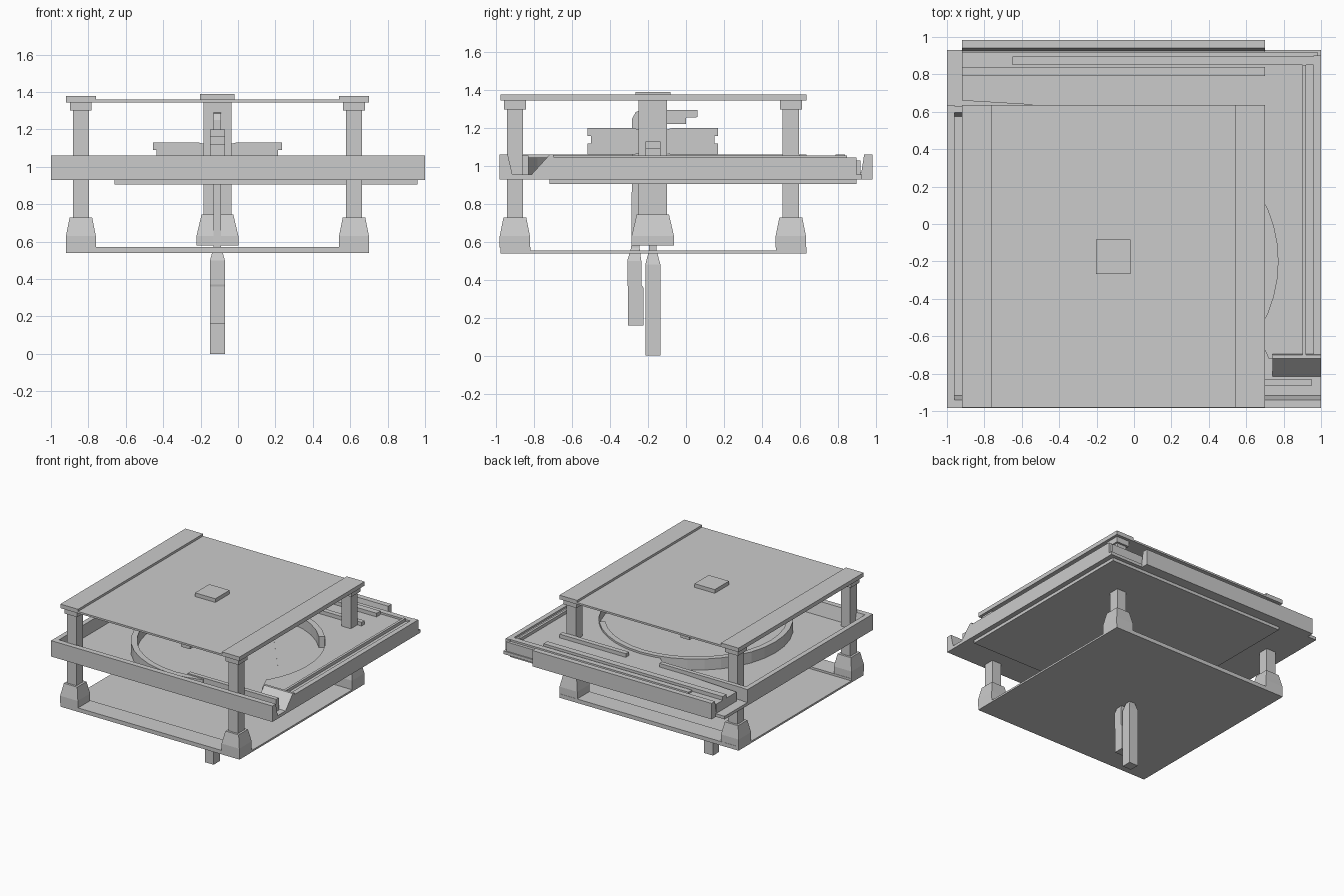
import bpy, bmesh, math

if "Cube" in bpy.data.objects:
    bpy.data.objects.remove(bpy.data.objects["Cube"])

def link(name, bm):
    bmesh.ops.recalc_face_normals(bm, faces=bm.faces)
    me = bpy.data.meshes.new(name)
    bm.to_mesh(me)
    bm.free()
    ob = bpy.data.objects.new(name, me)
    bpy.context.collection.objects.link(ob)
    return ob

def box(name, x0, x1, y0, y1, z0, z1):
    bm = bmesh.new()
    bmesh.ops.create_cube(bm, size=1)
    for v in bm.verts:
        v.co = (x1 if v.co.x > 0 else x0, y1 if v.co.y > 0 else y0, z1 if v.co.z > 0 else z0)
    return link(name, bm)

def loft(name, x, y, sections):
    """Square column: sections are (z, half width x, half width y, y offset)."""
    bm = bmesh.new()
    rings = [[bm.verts.new((x + sx * hx, y + dy + sy * hy, z))
              for sx, sy in ((-1, -1), (1, -1), (1, 1), (-1, 1))] for z, hx, hy, dy in sections]
    for a, b in zip(rings, rings[1:]):
        for i in range(4):
            bm.faces.new((a[i], a[(i + 1) % 4], b[(i + 1) % 4], b[i]))
    bm.faces.new(rings[0])
    bm.faces.new(rings[-1])
    return link(name, bm)

def extrude(name, pts, lo, hi, axis):
    """Profile extruded along x (pts are y,z), y (pts are x,z) or z (pts are x,y)."""
    place = {'x': lambda p, t: (t, p[0], p[1]), 'y': lambda p, t: (p[0], t, p[1]),
             'z': lambda p, t: (p[0], p[1], t)}[axis]
    bm = bmesh.new()
    a = [bm.verts.new(place(p, lo)) for p in pts]
    b = [bm.verts.new(place(p, hi)) for p in pts]
    bm.faces.new(a)
    bm.faces.new(b)
    n = len(pts)
    for i in range(n):
        bm.faces.new((a[i], a[(i + 1) % n], b[(i + 1) % n], b[i]))
    return link(name, bm)

CX, CY = -0.11, -0.175

# Top plate with rails along y, bottom plate with rails along x
box("top_plate", -0.92, 0.70, -0.98, 0.635, 1.345, 1.36)
box("bottom_plate", -0.92, 0.70, -0.98, 0.635, 0.54, 0.555)
for x in (-0.92, 0.54):
    box("top_rail", x, x + 0.16, -0.98, 0.635, 1.345, 1.378)
for y in (-0.98, 0.475):
    box("bottom_rail", -0.92, 0.70, y, y + 0.16, 0.54, 0.572)

# Corner posts with flared feet and caps
for x in (-0.84, 0.62):
    for y in (-0.903, 0.553):
        h = 0.0425
        loft("corner_post", x, y, [(0.73, h, h, 0), (1.30, h, h, 0)])
        loft("post_foot", x, y, [(0.57, .08, .08, 0), (0.63, .08, .08, 0), (0.73, .06, .06, 0)])
        loft("post_cap", x, y, [(1.30, .058, .058, 0), (1.345, .058, .058, 0)])

# Central column, foot and cap
loft("centre_column", CX, CY, [(0.74, .075, .075, 0), (1.345, .075, .075, 0)])
loft("column_foot", CX, CY, [(0.58, .112, .112, 0), (0.63, .112, .112, 0), (0.745, .085, .085, 0)])
loft("column_cap", CX, CY, [(1.36, .092, .092, 0), (1.39, .092, .092, 0)])

# Hanging weights on their shafts
loft("front_pendulum", CX, CY, [(0, .04, .04, 0), (0.48, .04, .04, 0), (0.555, .02, .02, 0), (1.2, .02, .02, 0)])
loft("rear_pendulum", CX, -0.265, [(0.16, .04, .04, 0), (0.36, .04, .04, 0), (0.37, .04, .037, -.006), (0.50, .04, .037, -.008),
                                   (0.57, .02, .022, -.002), (1.0, .02, .02, 0), (1.22, .02, .02, 0)])
extrude("pendulum_hook", [(-.285, 1.15), (-.285, 1.25), (-.265, 1.285), (-.24, 1.295), (.06, 1.295),
                          (.06, 1.258), (0, 1.255), (0, 1.222), (-.22, 1.222), (-.245, 1.15)], -0.13, -0.09, 'x')

# Crossing rocker beams
def beam(name, c, z, axis, lo, hi):
    half = [(.345, .0), (.345, .06), (.325, .06), (.325, .10), (.345, .10), (.345, .14), (.10, .14), (.02, .12)]
    low = [(.02, .025), (.10, .0)]
    right = low + half
    pts = [(c + u, z + v) for u, v in right] + [(c - u, z + v) for u, v in reversed(right)]
    extrude(name, pts, lo, hi, axis)
beam("upper_rocker", CY, 1.06, 'x', -0.15, -0.07)
beam("lower_rocker", CX, 0.99, 'y', -0.215, -0.135)

# Middle tray floor and its underside layer
box("tray_floor", -1, 1, -0.985, 0.93, 0.93, 0.955)
box("tray_underlayer", -0.66, 0.96, -0.72, 0.90, 0.905, 0.93)

# Raised deck with a round opening
deck = extrude("raised_deck", [(.98, -.72), (.98, .92), (-.92, .92), (-.92, .66), (-.25, .62), (.1, .3), (.5, -.2), (.72, -.72)],
               0.95, 1.03, 'z')
bm = bmesh.new()
bmesh.ops.create_cone(bm, cap_ends=True, segments=48, radius1=.72, radius2=.72, depth=.6)
bmesh.ops.translate(bm, verts=bm.verts, vec=(.05, -.2, 1.257))
cutter = link("deck_cutter", bm)
cutter.hide_render = True
cutter.hide_viewport = True
mod = deck.modifiers.new("opening", 'BOOLEAN')
mod.operation = 'DIFFERENCE'
mod.solver = 'EXACT'
mod.object = cutter

# Curved rim around the opening
a = [math.radians(40 + 10 * i) for i in range(26)]
extrude("curved_rim", [(.05 + .72 * math.cos(t), -.2 + .72 * math.sin(t)) for t in a] +
        [(.05 + .675 * math.cos(t), -.2 + .675 * math.sin(t)) for t in reversed(a)], 0.955, 1.045, 'z')

# Front channel: outer wall, inner bar and sloped bank
extrude("front_wall", [(-.985, .93), (-.985, 1.06), (-.94, 1.06), (-.915, .95), (-.915, .93)], -1, 1, 'x')
box("front_inner_bar", 0.15, 0.95, -0.865, -0.83, 0.95, 1.055)
extrude("front_bank", [(-.82, .95), (-.72, 1.06), (-.70, 1.06), (-.68, .95)], 0.74, 1.0, 'x')

# Left and back tray walls
box("left_wall", -1, -0.96, -0.985, 0.635, 0.93, 1.06)
extrude("back_inner_wall", [(.575, .955), (.595, 1.06), (.63, 1.06), (.63, .955)], -1, -0.2, 'x')
box("back_inner_wall_right", 0.1, 0.70, 0.595, 0.635, 0.955, 1.06)

# Back sliding rails
extrude("back_outer_rail", [(.92, .93), (.94, 1.06), (.985, 1.06), (.985, .93)], -0.92, 0.70, 'x')
box("back_rail_floor", -0.92, 0.70, 0.76, 0.95, 0.93, 0.965)
box("back_middle_rail", -0.65, 0.96, 0.85, 0.895, 1.02, 1.045)
box("back_inner_rail", -0.92, 0.70, 0.79, 0.84, 0.96, 1.06)

# Right sliding rails
box("right_outer_rail", 0.96, 1.0, -0.72, 0.90, 0.93, 1.045)
box("right_inner_rail", 0.90, 0.92, -0.72, 0.85, 1.02, 1.055)
